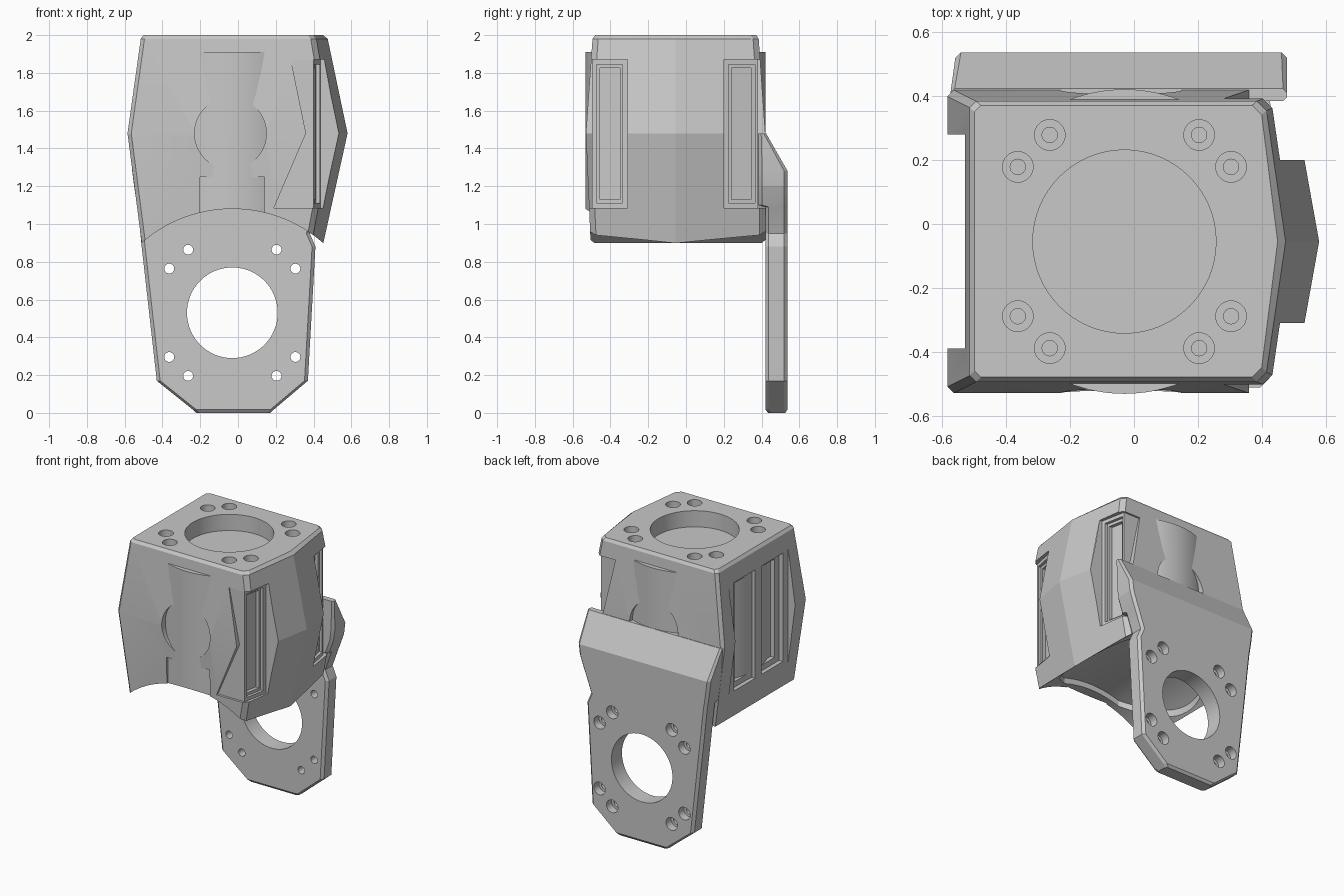
import bpy, bmesh, math

if "Cube" in bpy.data.objects:
    bpy.data.objects.remove(bpy.data.objects["Cube"])

CX, CY, PLATE_Z = -0.03, -0.055, 0.53   # axis of the housing, height of the plate hole

gray = bpy.data.materials.new("plain_gray")
gray.use_nodes = True
gray.diffuse_color = (0.58, 0.58, 0.58, 1)
gray.node_tree.nodes["Principled BSDF"].inputs["Base Color"].default_value = (0.58, 0.58, 0.58, 1)


def loft(name, rings):
    bm = bmesh.new()
    rows = [[bm.verts.new(p) for p in ring] for ring in rings]
    n = len(rows[0])
    for a, b in zip(rows, rows[1:]):
        for i in range(n):
            j = (i + 1) % n
            bm.faces.new((a[i], a[j], b[j], b[i]))
    bm.faces.new(rows[0])
    bm.faces.new(rows[-1])
    bmesh.ops.recalc_face_normals(bm, faces=bm.faces)
    me = bpy.data.meshes.new(name)
    bm.to_mesh(me)
    bm.free()
    me.materials.append(gray)
    ob = bpy.data.objects.new(name, me)
    bpy.context.collection.objects.link(ob)
    return ob


def prism(name, outline, z):
    return loft(name, [[(x, y, h) for x, y in outline] for h in z])


def box(name, x, y, z):
    return prism(name, [(x[0], y[0]), (x[1], y[0]), (x[1], y[1]), (x[0], y[1])], z)


def cylinder(name, x, y, r, lo, hi, axis="Z", n=64):
    """Cylinder along z at (x, y), or along y at (x, z)."""
    def point(a, h):
        u, v = x + r * math.cos(a), y + r * math.sin(a)
        return (u, v, h) if axis == "Z" else (u, h, v)
    return loft(name, [[point(2 * math.pi * i / n, h) for i in range(n)] for h in (lo, hi)])


def arch(r=0.73, lo=-0.7, hi=0.7):
    return cylinder("arch", CX, 0.35, r, lo, hi, "Y", 128)


def cut(target, *cutters):
    for c in cutters:
        mod = target.modifiers.new("cut", "BOOLEAN")
        mod.operation, mod.solver, mod.object = "DIFFERENCE", "EXACT", c
        bpy.context.view_layer.objects.active = target
        bpy.ops.object.modifier_apply(modifier=mod.name)
        bpy.data.objects.remove(c)


def bolt_offsets():
    for sx in (-1, 1):
        for sy in (-1, 1):
            yield sx * 0.234, sy * 0.334
            yield sx * 0.334, sy * 0.234


# Body: faceted block, widest at mid height, with a ridge on the +x side
def section(z, xl, xc, ridge, yf, yb):
    c = 0.02
    return [(xl + c, yf, z), (xc, yf, z), (xc + 0.03, yf + 0.03, z), (ridge, CY, z),
            (xc + 0.03, yb - 0.03, z), (xc, yb, z), (xl + c, yb, z),
            (xl, yb - c, z), (xl, yf + c, z)]


body = loft("body_shell", [
    section(0.9, -0.51, 0.36, 0.452, -0.505, 0.42),
    section(1.48, -0.585, 0.47, 0.58, -0.53, 0.42),
    section(1.98, -0.515, 0.385, 0.475, -0.495, 0.385),
    section(2.0, -0.50, 0.37, 0.45, -0.48, 0.372)])

# Openings around the round housing
cut(body,
    cylinder("housing_bore", CX, CY, 0.465, 0.5, 1.895),
    cylinder("side_disc", CX - 0.01, 1.48, 0.19, -0.7, 0.7, "Y"),
    box("lower_window", (-0.2, 0.14), (-0.7, 0.7), (1.06, 1.25)),
    arch(),
    box("side_recess", (-0.8, -0.53), (-0.39, 0.28), (0.5, 1.95)))

# Stepped slots in the recessed -x side
for lo, hi in ((-0.02, 0.22), (-0.33, -0.09)):
    cut(body,
        box("slot", (-0.6, -0.5), (lo, hi), (1.09, 1.86)),
        box("inner_slot", (-0.6, -0.47), (lo + 0.05, hi - 0.05), (1.13, 1.83)))


# Corner pockets on the +x side: shallow chevron on the face, slotted floor on the side
def pocket(sign, depth, near, far, z):
    """Vertical pocket between two distances from the middle, with a slanted floor."""
    floor = [(0.40 + (0.445 - d) * 0.2 - depth, CY - sign * d) for d in (far, near)]
    return prism("pocket", floor + [(0.8, floor[1][1]), (0.8, floor[0][1])], z)


CHEVRON = ((0.19, 1.085), (0.8, 1.085), (0.8, 1.87), (0.28, 1.87), (0.36, 1.48))
for sign, face_y in ((1, -0.497), (-1, 0.38)):
    cut(body,
        loft("chevron", [[(x, y, z) for x, z in CHEVRON] for y in (face_y, -0.7 * sign)]),
        pocket(sign, 0, 0.255, 0.7, (1.085, 1.87)),
        pocket(sign, 0.02, 0.28, 0.42, (1.11, 1.845)),
        pocket(sign, 0.045, 0.295, 0.4, (1.13, 1.825)))

# Top recess and bolt holes
cut(body, cylinder("top_recess", CX, CY, 0.287, 1.885, 2.1))
for dx, dy in bolt_offsets():
    cut(body, cylinder("counterbore", CX + dx, CY + dy, 0.048, 1.95, 2.1, n=32),
        cylinder("bolt_hole", CX + dx, CY + dy, 0.024, 1.9, 2.1, n=24))

# Round housing inside the body, arched underneath with a shallow hollow
housing = cylinder("inner_housing", CX, CY, 0.477, 0.85, 1.91, n=96)
cut(housing,
    cylinder("top_recess", CX, CY, 0.287, 1.885, 2.1),
    arch(),
    arch(0.77, -0.46, 0.38))


# Back mounting plate
def plate_ring(z, xl, xr, yo, yi):
    c = min(0.018, (yo - yi) / 3)
    return [(xl + c, yi, z), (xr - c, yi, z), (xr, yi + c, z), (xr, yo - c, z),
            (xr - c, yo, z), (xl + c, yo, z), (xl, yo - c, z), (xl, yi + c, z)]


plate = loft("back_plate", [
    plate_ring(0.0, -0.22, 0.17, 0.525, 0.435),
    plate_ring(0.018, -0.24, 0.19, 0.538, 0.42),
    plate_ring(0.17, -0.43, 0.37, 0.538, 0.42),
    plate_ring(0.88, -0.51, 0.41, 0.538, 0.42),
    plate_ring(0.95, -0.517, 0.38, 0.538, 0.42),
    plate_ring(1.09, -0.533, 0.43, 0.538, 0.42),
    plate_ring(1.1, -0.535, 0.435, 0.538, 0.385),
    plate_ring(1.2, -0.55, 0.47, 0.538, 0.385),
    plate_ring(1.28, -0.56, 0.48, 0.538, 0.385),
    plate_ring(1.48, -0.575, 0.48, 0.424, 0.385)])
cut(plate, cylinder("plate_hole", CX, PLATE_Z, 0.24, 0.3, 0.7, "Y"))
for dx, dz in bolt_offsets():
    cut(plate, cylinder("bolt_hole", CX + dx, PLATE_Z + dz, 0.026, 0.3, 0.7, "Y", 24),
        cylinder("counterbore", CX + dx, PLATE_Z + dz, 0.045, 0.48, 0.7, "Y", 32))

# Smooth the round surfaces, keep the facets crisp
bpy.ops.object.select_all(action="DESELECT")
for ob in (body, housing, plate):
    ob.select_set(True)
bpy.context.view_layer.objects.active = body
bpy.ops.object.shade_smooth_by_angle(angle=math.radians(12))
